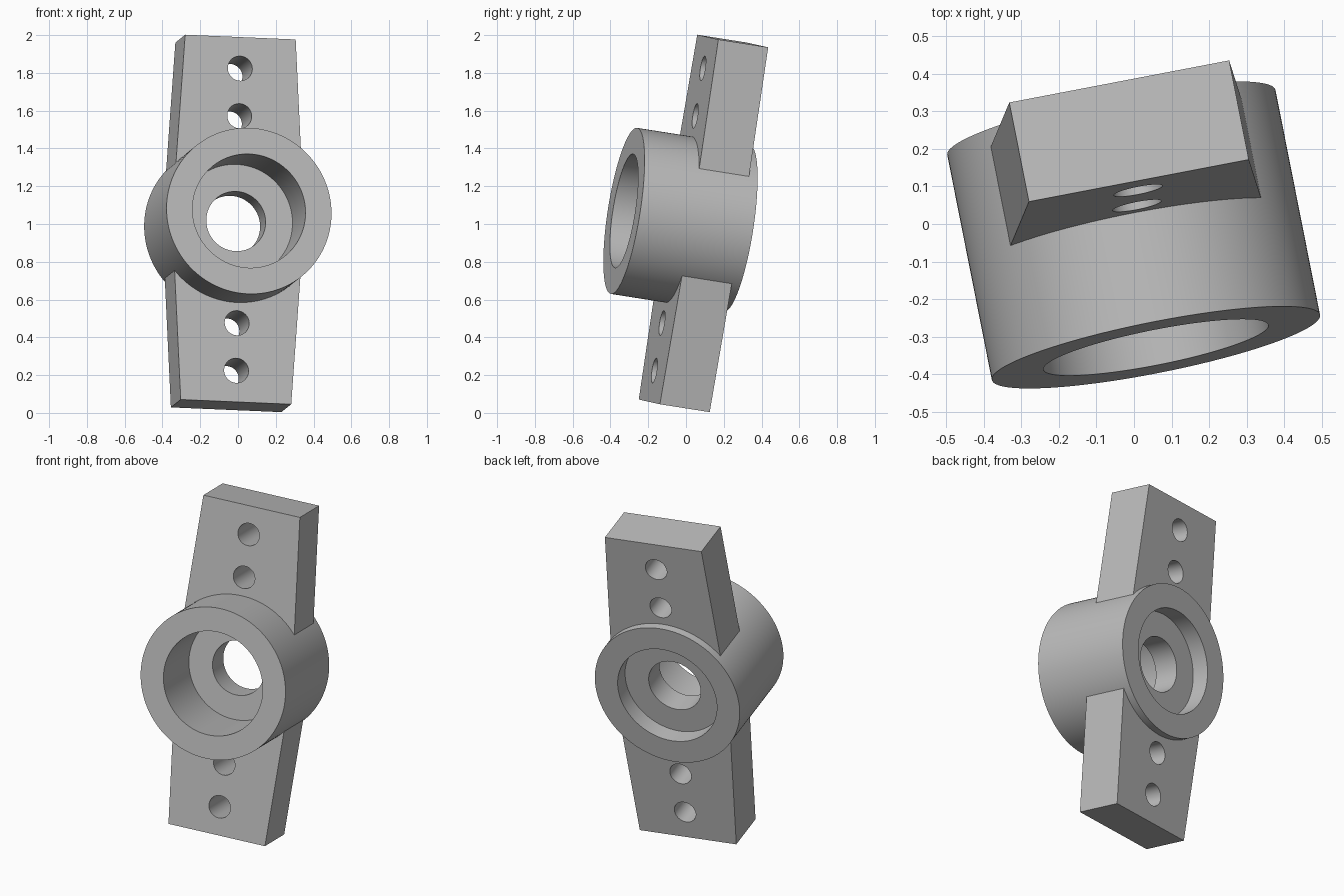
import bpy, bmesh, math
from mathutils import Matrix, Vector

cube = bpy.data.objects.get("Cube")
if cube:
    bpy.data.objects.remove(cube, do_unlink=True)

# Tilted frame: local x across the arms, y to the back along the bore, z along the arms
back = Vector((-0.192, 0.969, -0.153)).normalized()
across = Vector((0.982, 0.187, -0.042))
across = (across - back * across.dot(back)).normalized()
along = across.cross(back)
frame = Matrix((across, back, along)).transposed().to_4x4()
frame.translation = (-0.025, 0.0925, 1.003)

HUB_R, BORE_R, HOLE_R = 0.445, 0.305, 0.16
FRONT, BACK = -0.434, 0.183
ARM_END, ARM_HALF_THICK = 0.978, 0.136
END_HALF_WIDTH, TAPER = 0.298, 0.06

steel = bpy.data.materials.new("plain grey")
steel.use_nodes = True
grey = (0.5, 0.5, 0.5, 1)
steel.diffuse_color = grey
steel.node_tree.nodes["Principled BSDF"].inputs["Base Color"].default_value = grey


def make_object(name, bm):
    bmesh.ops.recalc_face_normals(bm, faces=bm.faces)
    mesh = bpy.data.meshes.new(name)
    bm.to_mesh(mesh)
    bm.free()
    obj = bpy.data.objects.new(name, mesh)
    bpy.context.collection.objects.link(obj)
    mesh.materials.append(steel)
    obj.matrix_world = frame
    return obj


def activate(obj):
    bpy.ops.object.select_all(action="DESELECT")
    obj.select_set(True)
    bpy.context.view_layer.objects.active = obj


def smooth(obj):
    activate(obj)
    bpy.ops.object.shade_smooth_by_angle(angle=math.radians(30))


def cutter(radius, z):
    bm = bmesh.new()
    bmesh.ops.create_cone(bm, cap_ends=True, segments=96, radius1=radius, radius2=radius,
                          depth=1.5,
                          matrix=Matrix.Translation((0, 0, z)) @ Matrix.Rotation(math.pi / 2, 4, "X"))
    obj = make_object("cutter", bm)
    obj.hide_render = True
    return obj


def cut(obj, tool):
    mod = obj.modifiers.new("cut", "BOOLEAN")
    mod.operation = "DIFFERENCE"
    mod.solver = "EXACT"
    mod.object = tool
    activate(obj)
    bpy.ops.object.modifier_apply(modifier=mod.name)
    bpy.data.objects.remove(tool, do_unlink=True)


# Hub: turned ring with a deep front recess, a shallow back recess and a through hole
front_floor, back_floor = FRONT + 0.36, BACK - 0.105
profile = [(HUB_R, FRONT), (HUB_R, BACK), (BORE_R, BACK), (BORE_R, back_floor),
           (HOLE_R, back_floor), (HOLE_R, front_floor), (BORE_R, front_floor), (BORE_R, FRONT)]
bm = bmesh.new()
verts = [bm.verts.new((r, y, 0)) for r, y in profile]
edges = [bm.edges.new((v, verts[i - 1])) for i, v in enumerate(verts)]
bmesh.ops.spin(bm, geom=verts + edges, cent=(0, 0, 0), axis=(0, 1, 0),
               angle=math.tau, steps=128, use_merge=True)
bmesh.ops.remove_doubles(bm, verts=bm.verts, dist=1e-5)
smooth(make_object("hub", bm))

# Arms: tapered bars fitted round the hub, each with two bolt holes
for name, side in (("upper_arm", 1), ("lower_arm", -1)):
    bm = bmesh.new()
    root = 0.15
    root_half = END_HALF_WIDTH + TAPER * (ARM_END - root)
    outline = [(-root_half, root), (root_half, root),
               (END_HALF_WIDTH, ARM_END), (-END_HALF_WIDTH, ARM_END)]
    face = bm.faces.new([bm.verts.new((x, -ARM_HALF_THICK, z * side)) for x, z in outline])
    extruded = bmesh.ops.extrude_face_region(bm, geom=[face])["geom"]
    bmesh.ops.translate(bm, vec=(0, 2 * ARM_HALF_THICK, 0),
                        verts=[g for g in extruded if isinstance(g, bmesh.types.BMVert)])
    arm = make_object(name, bm)
    cut(arm, cutter(HUB_R - 0.015, 0))
    for z in (0.555, 0.81):
        cut(arm, cutter(0.066, z * side))
    smooth(arm)
